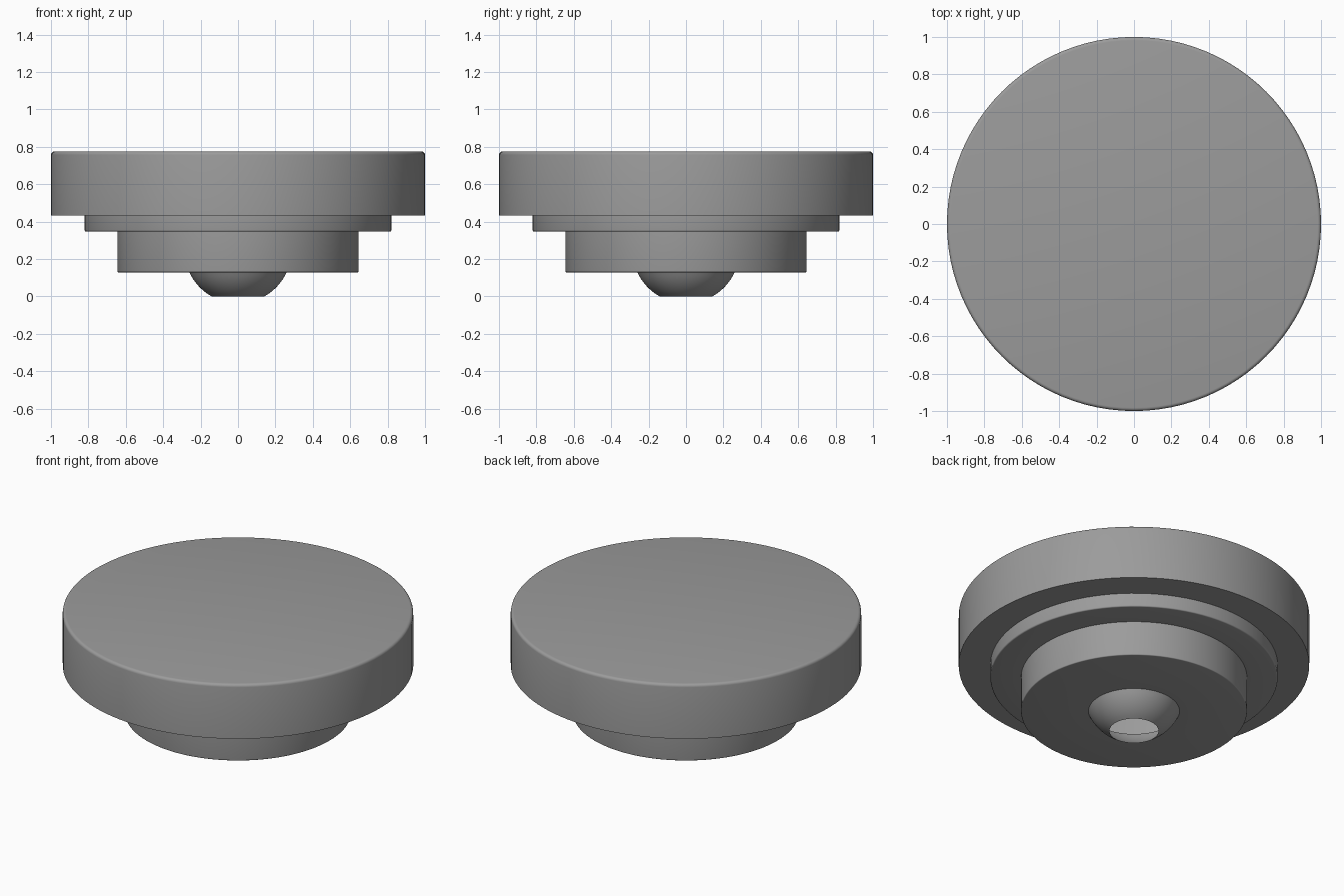
import bpy
import bmesh
from math import sin, cos, pi, radians, atan2, hypot

if "Cube" in bpy.data.objects:
    bpy.data.objects.remove(bpy.data.objects["Cube"])

SEGMENTS = 96

# Dark grey finish shared by every part
dark_grey = bpy.data.materials.new("dark_grey")
dark_grey.diffuse_color = (0.33, 0.33, 0.33, 1)
dark_grey.use_nodes = True
dark_grey.node_tree.nodes["Principled BSDF"].inputs["Base Color"].default_value = dark_grey.diffuse_color


def lathe(name, profile):
    """Revolve a (radius, z) profile, listed from top to bottom, into an open shell."""
    bm = bmesh.new()
    rings = []
    for r, z in profile:
        if r == 0:
            rings.append([bm.verts.new((0, 0, z))] * SEGMENTS)
        else:
            rings.append([bm.verts.new((r * cos(2 * pi * j / SEGMENTS),
                                        r * sin(2 * pi * j / SEGMENTS), z))
                          for j in range(SEGMENTS)])
    for a, b in zip(rings, rings[1:]):
        for j in range(SEGMENTS):
            k = (j + 1) % SEGMENTS
            loop = [a[j], b[j], b[k]]
            if a[k] is not a[j]:
                loop.append(a[k])
            bm.faces.new(loop)
    mesh = bpy.data.meshes.new(name)
    bm.to_mesh(mesh)
    bm.free()
    mesh.materials.append(dark_grey)
    obj = bpy.data.objects.new(name, mesh)
    bpy.context.collection.objects.link(obj)
    bpy.ops.object.select_all(action='DESELECT')
    obj.select_set(True)
    bpy.context.view_layer.objects.active = obj
    bpy.ops.object.shade_smooth_by_angle(angle=radians(35))
    return obj


def rounded(r, z, size, start, steps=4):
    """Quarter-round outer corner: start 90 = top edge, 0 = bottom edge."""
    cz = z - size if start == 90 else z + size
    angles = [radians(start - 90 * i / steps) for i in range(steps + 1)]
    return [(r - size + size * cos(a), cz + size * sin(a)) for a in angles]


# Wide top disc with a softened upper rim, open towards the collar
lathe("top_disc", [(0, 0.775)] + rounded(1.0, 0.775, 0.018, 90)
      + [(1.0, 0.433), (0.82, 0.433)])

# Thin stepped collar
lathe("collar", [(0.82, 0.433)] + rounded(0.82, 0.347, 0.008, 0) + [(0.645, 0.347)])

# Lower drum with a hole in its underside
lathe("lower_drum", [(0.645, 0.347)] + rounded(0.645, 0.129, 0.006, 0) + [(0.26, 0.129)])

# Bowl-shaped nozzle: a spherical band open at the bottom
centre_z = 0.25
radius = hypot(0.26, 0.121)
a0 = atan2(0.129 - centre_z, 0.26)
a1 = atan2(-centre_z, 0.14)
band = []
for i in range(9):
    a = a0 + (a1 - a0) * i / 8
    band.append((radius * cos(a), max(0, centre_z + radius * sin(a))))
band[-1] = (0.14, 0)
lathe("nozzle", band)
